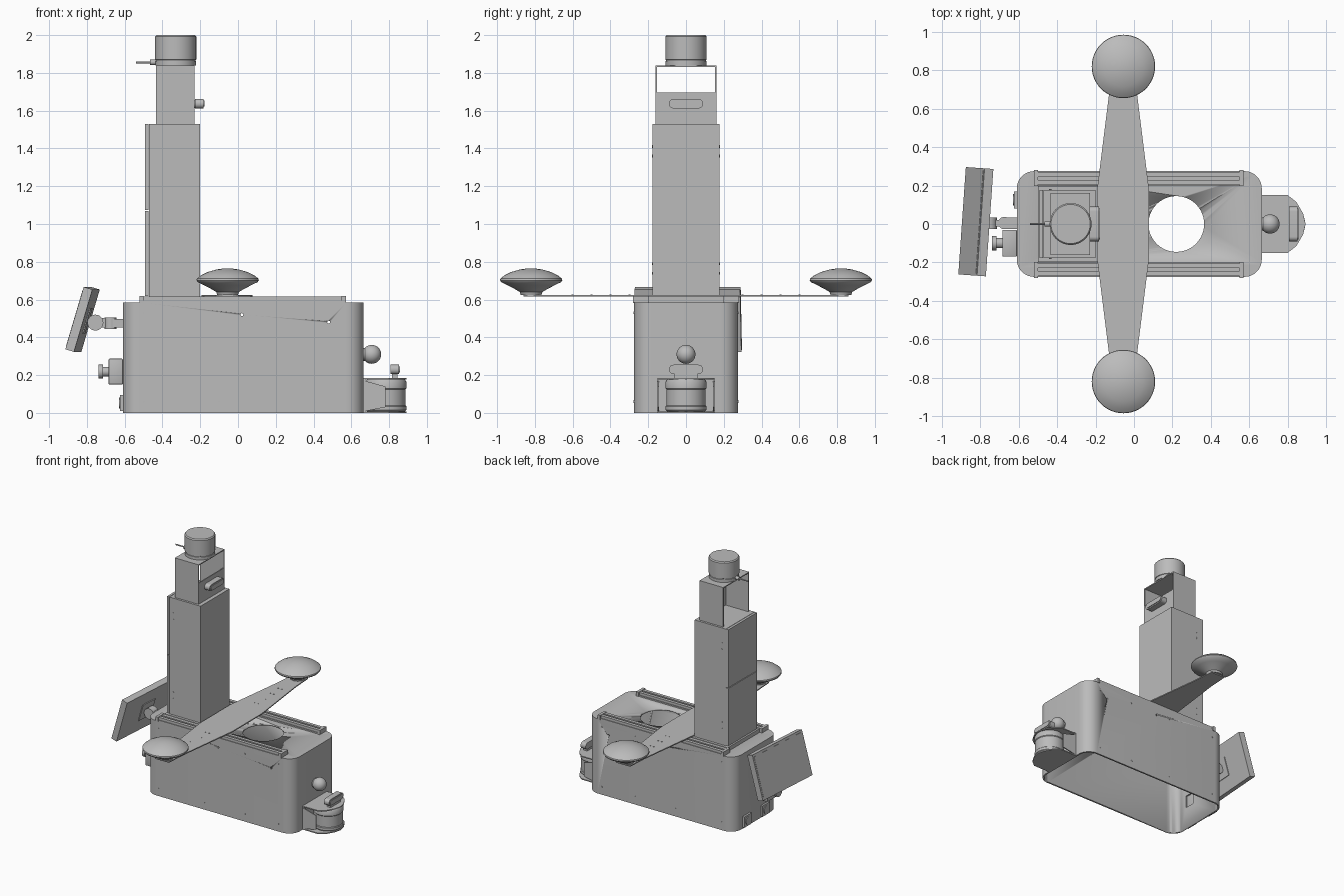
import bpy, bmesh, math
from mathutils import Matrix, Vector

if "Cube" in bpy.data.objects:
    bpy.data.objects.remove(bpy.data.objects["Cube"], do_unlink=True)

grey = bpy.data.materials.new("plain_grey")
grey.use_nodes = True
GREY = (0.5, 0.5, 0.5, 1)
grey.diffuse_color = GREY
grey.node_tree.nodes["Principled BSDF"].inputs["Base Color"].default_value = GREY


def finish(name, bm, smooth=True):
    bmesh.ops.recalc_face_normals(bm, faces=bm.faces)
    mesh = bpy.data.meshes.new(name)
    bm.to_mesh(mesh)
    bm.free()
    ob = bpy.data.objects.new(name, mesh)
    bpy.context.collection.objects.link(ob)
    mesh.materials.append(grey)
    bpy.ops.object.select_all(action='DESELECT')
    ob.select_set(True)
    bpy.context.view_layer.objects.active = ob
    if smooth:
        bpy.ops.object.shade_smooth_by_angle(angle=math.radians(35))
    return ob


def box(name, x, y, z, bevel=0, axis=None, segs=6):
    """Box from (min, max) ranges; bevels only edges along axis if one is given."""
    bm = bmesh.new()
    bmesh.ops.create_cube(bm, size=1)
    for v in bm.verts:
        v.co = [r[0] + (c + 0.5) * (r[1] - r[0]) for c, r in zip(v.co, (x, y, z))]
    if bevel:
        edges = [e for e in bm.edges if axis is None or
                 abs((e.verts[0].co - e.verts[1].co).normalized()[axis]) > 0.9]
        bmesh.ops.bevel(bm, geom=edges, offset=bevel, segments=segs, profile=0.5, affect='EDGES')
    return finish(name, bm)


def cylinder(name, start, end, r, segs=32, r2=None):
    a, b = Vector(start), Vector(end)
    bm = bmesh.new()
    turn = (b - a).to_track_quat('Z', 'Y').to_matrix().to_4x4()
    bmesh.ops.create_cone(bm, cap_ends=True, segments=segs, radius1=r,
                          radius2=r if r2 is None else r2, depth=(b - a).length,
                          matrix=Matrix.Translation((a + b) / 2) @ turn)
    return finish(name, bm)


def ball(name, centre, r):
    bm = bmesh.new()
    bmesh.ops.create_uvsphere(bm, u_segments=32, v_segments=16, radius=r,
                              matrix=Matrix.Translation(centre))
    return finish(name, bm)


def prism(name, outline, base, depth, flip=None):
    """Extrude an outline; base maps each 2D point to 3D."""
    bm = bmesh.new()
    face = bm.faces.new([bm.verts.new(base(p)) for p in outline])
    new = bmesh.ops.extrude_face_region(bm, geom=[face])["geom"]
    bmesh.ops.translate(bm, vec=depth, verts=[v for v in new if isinstance(v, bmesh.types.BMVert)])
    return finish(name, bm)


def lathe(name, profile, centre):
    bm = bmesh.new()
    verts = [bm.verts.new((r, 0, z)) for r, z in profile]
    edges = [bm.edges.new(p) for p in zip(verts, verts[1:])]
    bmesh.ops.spin(bm, geom=verts + edges, cent=(0, 0, 0), axis=(0, 0, 1),
                   angle=math.tau, steps=48)
    bmesh.ops.remove_doubles(bm, verts=bm.verts, dist=0.0005)
    bmesh.ops.translate(bm, vec=centre, verts=bm.verts)
    return finish(name, bm)


def cut(ob, cutter):
    mod = ob.modifiers.new("cut", 'BOOLEAN')
    mod.operation, mod.object, mod.solver = 'DIFFERENCE', cutter, 'EXACT'
    bpy.context.view_layer.objects.active = ob
    bpy.ops.object.modifier_apply(modifier=mod.name)
    bpy.data.objects.remove(cutter, do_unlink=True)


def depth_camera(name, x, z):
    """Pill-shaped camera facing +x with a thin lens rim."""
    box(name, (x - 0.025, x + 0.02), (-0.09, 0.09), (z - 0.025, z + 0.025), 0.024, 0, 8)
    box(name + "_lens", (x + 0.02, x + 0.025), (-0.08, 0.08), (z - 0.016, z + 0.016), 0.015, 0, 8)


# Hollow body, open underneath, with a round hatch in the top
body = box("body", (-0.61, 0.665), (-0.275, 0.275), (0, 0.585), 0.09, 2, 10)
inside = box("body_cavity", (-0.598, 0.653), (-0.263, 0.263), (-0.1, 0.573), 0.078, 2, 10)
cut(body, inside)
cut(body, cylinder("hatch_cutter", (0.22, 0, 0.5), (0.22, 0, 0.7), 0.145, 64))
cut(body, box("switch_cutter", (-0.65, -0.55), (-0.14, -0.06), (0.17, 0.265)))
for x, z in ((0.02, 0.52), (0.48, 0.48)):
    cut(body, cylinder("screw_cutter", (x, -0.4, z), (x, 0.4, z), 0.008, 12))

# Screws on the side panels
for side in (-1, 1):
    for x in (-0.5, -0.1, 0.25, 0.54):
        for z in (0.06, 0.53):
            cylinder("side_screw", (x, side * 0.272, z), (x, side * 0.277, z), 0.007, 10)

# Slotted rails along the top edges
for s in (-1, 1):
    def span(a, b):
        return tuple(sorted((s * a, s * b)))
    box("rail_base", (-0.5, 0.55), span(0.2, 0.275), (0.583, 0.595))
    box("rail_inner_lip", (-0.5, 0.55), span(0.205, 0.23), (0.595, 0.615))
    box("rail_outer_lip", (-0.5, 0.55), span(0.245, 0.27), (0.595, 0.615))
    for x in (-0.51, 0.56):
        box("rail_end", (x - 0.011, x + 0.011), span(0.198, 0.28), (0.583, 0.618))

# Tower with base flange and rear door panels
box("tower_base", (-0.5, -0.19), (-0.198, 0.198), (0.583, 0.615))
box("tower", (-0.47, -0.2), (-0.178, 0.178), (0.6, 1.53))
for z in ((0.62, 1.07), (1.075, 1.53)):
    box("tower_door", (-0.492, -0.473), (-0.178, 0.178), z)
for s in (-1, 1):
    for z in (0.74, 0.79, 1.36, 1.41):
        cylinder("tower_screw", (-0.435, s * 0.176, z), (-0.435, s * 0.181, z), 0.007, 10)

# Open bracket on the tower
for s in (-1, 1):
    box("bracket_side", (-0.435, -0.23), (s * 0.157 - 0.004, s * 0.157 + 0.004), (1.53, 1.84))
box("bracket_top", (-0.435, -0.23), (-0.16, 0.16), (1.832, 1.84))
box("bracket_front", (-0.238, -0.23), (-0.155, 0.155), (1.53, 1.695))
cylinder("upper_camera_stem", (-0.235, 0, 1.635), (-0.215, 0, 1.635), 0.02)
depth_camera("upper_camera", -0.203, 1.637)

# Scanner on top of the bracket
cx = -0.33
lathe("top_scanner", [(0, 1.84), (0.108, 1.84), (0.108, 1.862), (0.105, 1.864), (0.105, 1.868),
                      (0.109, 1.87), (0.109, 1.992), (0.102, 2.0), (0, 2.0)], (cx, 0, 0))
cylinder("scanner_plug", (-0.465, 0, 1.856), (-0.43, 0, 1.856), 0.014, 16)
cylinder("scanner_cable", (-0.54, 0, 1.856), (-0.46, 0, 1.856), 0.005, 12)

# Tapered antenna arm with two dish antennas
half = [(0.135, 0.0), (0.135, 0.18), (0.07, 0.7), (0.06, 0.86)]
outline = ([(x, y) for x, y in half] + [(-x, y) for x, y in half[::-1]]
           + [(-x, -y) for x, y in half[1:]] + [(x, -y) for x, y in half[:0:-1]])
prism("antenna_arm", outline, lambda p: (p[0] - 0.057, p[1], 0.617), (0, 0, 0.008))
for s in (-1, 1):
    lathe("antenna", [(0, 0.625), (0.055, 0.625), (0.06, 0.64), (0.085, 0.655), (0.125, 0.676),
                      (0.158, 0.692), (0.165, 0.702), (0.163, 0.711), (0.14, 0.729),
                      (0.105, 0.746), (0.06, 0.759), (0.025, 0.764), (0, 0.765)],
          (-0.055, s * 0.82, 0))
    for y in (0.3, 0.4, 0.5, 0.6):
        for x in (-0.07, -0.04):
            cylinder("arm_screw", (x, s * y, 0.624), (x, s * y, 0.627), 0.005, 8)

# Tilted display with its swivel mount
pose = (Matrix.Translation((-0.823, 0.012, 0.495)) @ Matrix.Rotation(math.radians(-4), 4, 'Z')
        @ Matrix.Rotation(math.radians(16.5), 4, 'Y'))
for name, x, y, z in (("display", 0.024, 0.28, 0.172), ("display_glass", 0.003, 0.268, 0.155),
                      ("display_back_plate", 0.004, 0.07, 0.07)):
    shift = {"display": 0, "display_glass": -0.023, "display_back_plate": 0.026}[name]
    part = box(name, (shift - x, shift + x), (-y, y), (-z, z))
    part.data.transform(pose)
cylinder("mount_knuckle", (-0.755, -0.025, 0.478), (-0.755, 0.035, 0.478), 0.042)
box("mount_link", (-0.755, -0.69), (-0.012, 0.022), (0.452, 0.502))
cylinder("mount_pivot", (-0.675, 0.005, 0.445), (-0.675, 0.005, 0.505), 0.032)
box("mount_foot", (-0.675, -0.608), (-0.025, 0.035), (0.452, 0.498))

# Stop switch and sockets on the rear wall
box("switch_box", (-0.685, -0.609), (-0.17, -0.03), (0.15, 0.287), 0.006, None, 2)
cylinder("switch_stem", (-0.72, -0.1, 0.218), (-0.68, -0.1, 0.218), 0.026)
cylinder("switch_button", (-0.738, -0.1, 0.218), (-0.715, -0.1, 0.218), 0.037)
for y in (-0.1, 0.125):
    box("socket", (-0.625, -0.605), (y - 0.045, y + 0.045), (0.01, 0.095))
    cylinder("socket_ring", (-0.63, y, 0.052), (-0.62, y, 0.052), 0.03)

# Front lamp
cylinder("lamp_stem", (0.66, 0, 0.31), (0.7, 0, 0.31), 0.034)
ball("lamp", (0.708, 0, 0.31), 0.05)

# Front scanner between two bracket plates
nose = [(0.667, -0.15), (0.8, -0.15), (0.845, -0.115), (0.88, -0.055), (0.893, 0),
        (0.88, 0.055), (0.845, 0.115), (0.8, 0.15), (0.667, 0.15)]
for name, z in (("scanner_floor", 0.0), ("scanner_roof", 0.177)):
    prism(name, nose, lambda p: (p[0], p[1], z), (0, 0, 0.008))
lathe("front_scanner", [(0, 0.008), (0.1, 0.008), (0.108, 0.016), (0.108, 0.035), (0.104, 0.04),
                        (0.104, 0.125), (0.108, 0.13), (0.108, 0.165), (0.1, 0.177), (0, 0.177)],
      (0.783, 0, 0))
box("scanner_back_plate", (0.663, 0.675), (-0.15, 0.15), (0, 0.185))
gusset = [(0.67, 0.008), (0.78, 0.03), (0.78, 0.14), (0.67, 0.17)]
for y in (-0.15, 0.142):
    prism("scanner_gusset", gusset, lambda p: (p[0], y, p[1]), (0, 0.008, 0))
box("lower_camera_stand", (0.815, 0.845), (-0.06, 0.06), (0.184, 0.21))
depth_camera("lower_camera", 0.832, 0.23)
